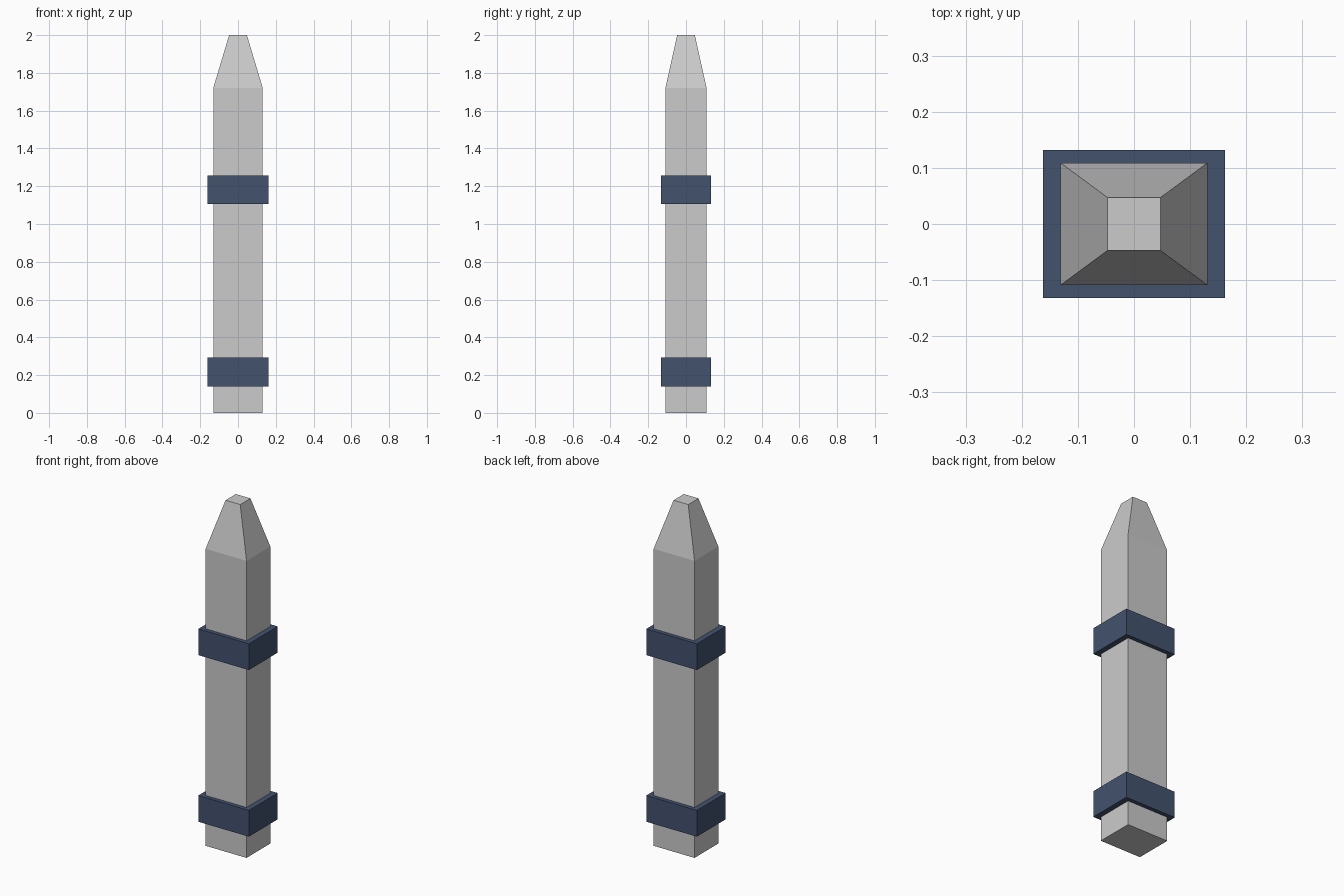
import bpy
import bmesh

if "Cube" in bpy.data.objects:
    bpy.data.objects.remove(bpy.data.objects["Cube"])


def loft(name, sections, material=None):
    """Solid with rectangular cross-sections given as (half_x, half_y, z)."""
    bm = bmesh.new()
    rings = [[bm.verts.new((sx * hx, sy * hy, z))
              for sx, sy in ((-1, -1), (1, -1), (1, 1), (-1, 1))]
             for hx, hy, z in sections]
    bm.faces.new(rings[0][::-1])
    bm.faces.new(rings[-1])
    for low, high in zip(rings, rings[1:]):
        for i in range(4):
            j = (i + 1) % 4
            bm.faces.new((low[i], low[j], high[j], high[i]))
    mesh = bpy.data.meshes.new(name)
    bm.to_mesh(mesh)
    bm.free()
    obj = bpy.data.objects.new(name, mesh)
    bpy.context.collection.objects.link(obj)
    if material:
        mesh.materials.append(material)
    return obj


navy = bpy.data.materials.new("navy_band")
navy.diffuse_color = (0.055, 0.085, 0.155, 1)
navy.use_nodes = True
navy.node_tree.nodes["Principled BSDF"].inputs["Base Color"].default_value = navy.diffuse_color

# Post with a tapered, flat-topped point
loft("post", [(0.131, 0.109, 0), (0.131, 0.109, 1.72), (0.047, 0.047, 2)])

# Two bands wrapped around the post
for name, bottom, top in (("lower_band", 0.14, 0.292), ("upper_band", 1.105, 1.257)):
    loft(name, [(0.162, 0.132, bottom), (0.162, 0.132, top)], navy)
